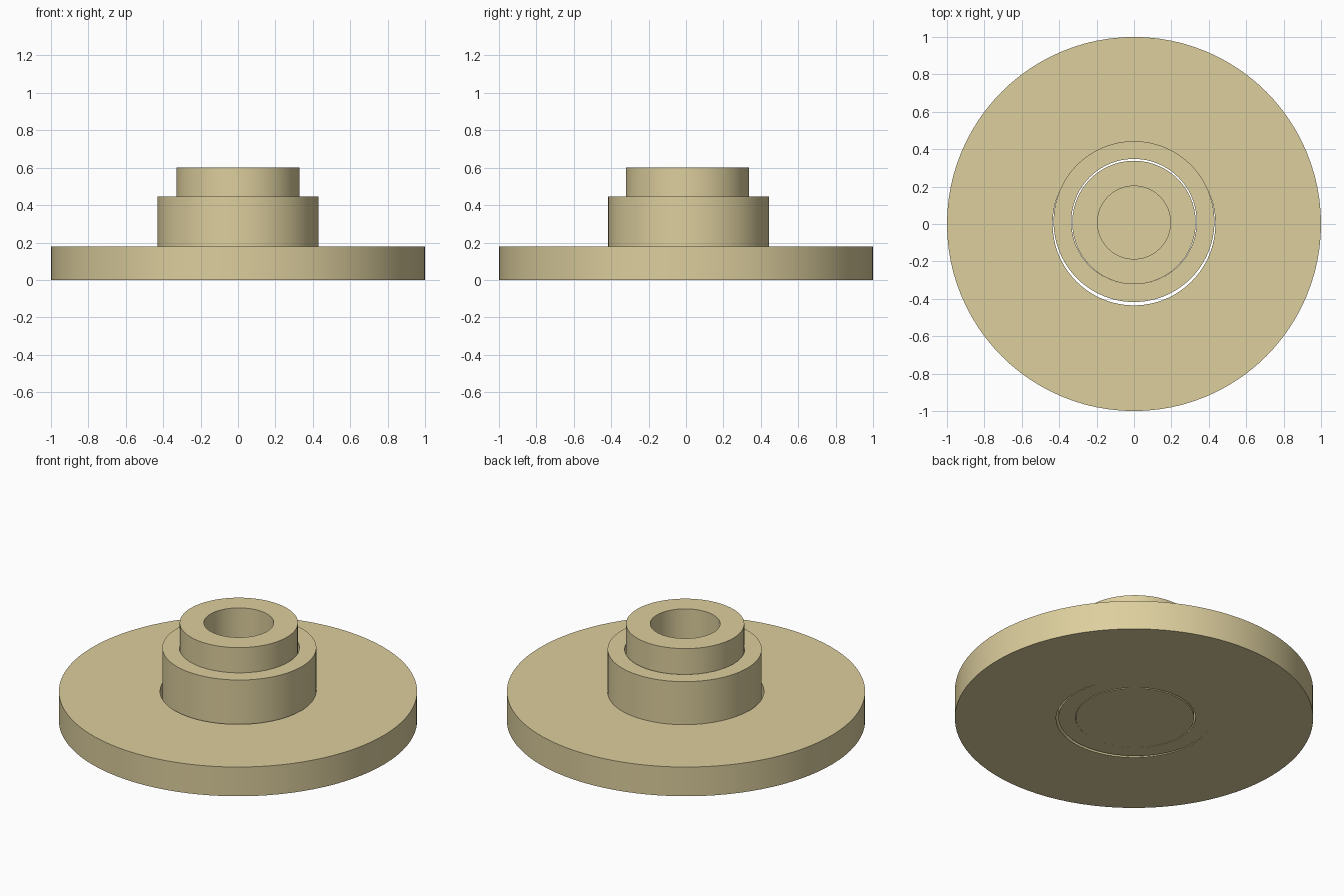
import bpy, bmesh, math

if "Cube" in bpy.data.objects:
    bpy.data.objects.remove(bpy.data.objects["Cube"])

SIDES = 96


def lathe(name, profile, y, material, closed=True):
    """Revolve an (r, z) profile around a vertical axis at x=0, y=y."""
    bm = bmesh.new()
    rings = []
    for r, z in profile:
        if r == 0:
            rings.append([bm.verts.new((0, y, z))] * SIDES)
        else:
            rings.append([bm.verts.new((r * math.cos(2 * math.pi * i / SIDES),
                                        y + r * math.sin(2 * math.pi * i / SIDES), z))
                          for i in range(SIDES)])
    pairs = list(zip(rings, rings[1:]))
    if closed:
        pairs.append((rings[-1], rings[0]))
    for a, b in pairs:
        for i in range(SIDES):
            j = (i + 1) % SIDES
            corners = list(dict.fromkeys((a[i], a[j], b[j], b[i])))
            bm.faces.new(corners)
    bmesh.ops.recalc_face_normals(bm, faces=bm.faces[:])
    mesh = bpy.data.meshes.new(name)
    bm.to_mesh(mesh)
    bm.free()
    obj = bpy.data.objects.new(name, mesh)
    bpy.context.collection.objects.link(obj)
    mesh.materials.append(material)
    bpy.ops.object.select_all(action='DESELECT')
    obj.select_set(True)
    bpy.context.view_layer.objects.active = obj
    bpy.ops.object.shade_smooth_by_angle(angle=math.radians(30))
    return obj


def tube(name, inner, outer, top, y, material):
    return lathe(name, [(inner, 0), (outer, 0), (outer, top), (inner, top)], y, material)


tan = bpy.data.materials.new("tan")
tan.diffuse_color = (0.72, 0.62, 0.34, 1)
tan.use_nodes = True
tan.node_tree.nodes["Principled BSDF"].inputs["Base Color"].default_value = tan.diffuse_color

# Wide base disc with a through hole
tube("base_disc", 0.435, 1.0, 0.18, 0.0, tan)

# Middle collar, sitting slightly towards the back of the hole
tube("collar", 0.335, 0.43, 0.445, 0.013, tan)

# Inner sleeve with a blind bore
lathe("sleeve", [(0, 0), (0.33, 0), (0.33, 0.6), (0.195, 0.6), (0.195, 0.18), (0, 0.18)],
      0.008, tan, closed=False)
